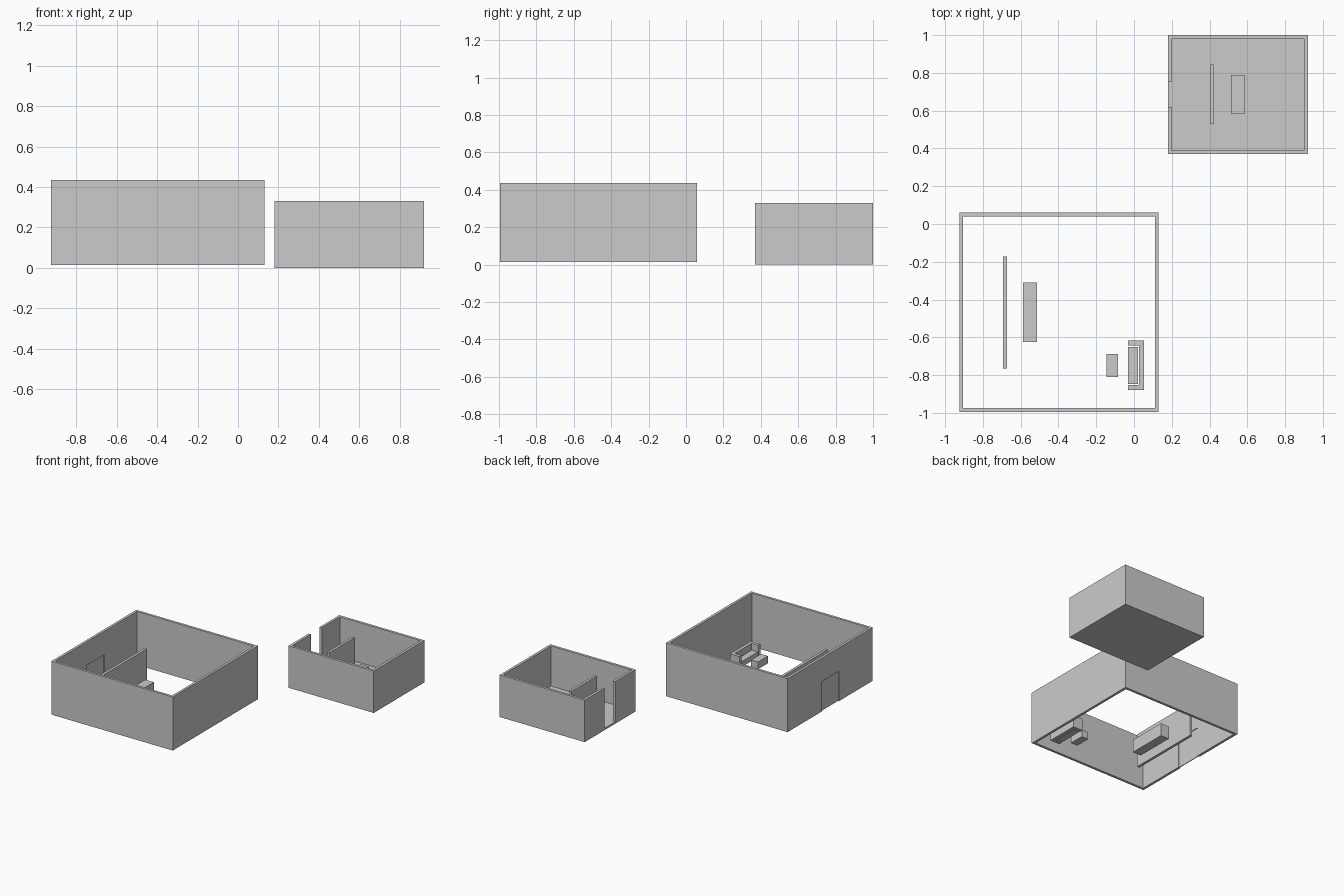
import bpy
import bmesh

if "Cube" in bpy.data.objects:
    bpy.data.objects.remove(bpy.data.objects["Cube"])


def prism(name, outline, z0, z1):
    """Extrude a closed floor-plan outline from z0 up to z1."""
    bm = bmesh.new()
    base = bm.faces.new([bm.verts.new((x, y, z0)) for x, y in outline])
    top = bmesh.ops.extrude_face_region(bm, geom=[base])["geom"]
    for v in top:
        if isinstance(v, bmesh.types.BMVert):
            v.co.z = z1
    bmesh.ops.recalc_face_normals(bm, faces=bm.faces)
    mesh = bpy.data.meshes.new(name)
    bm.to_mesh(mesh)
    bm.free()
    obj = bpy.data.objects.new(name, mesh)
    bpy.context.collection.objects.link(obj)
    return obj


def box(name, x0, x1, y0, y1, z0, z1):
    return prism(name, [(x0, y0), (x1, y0), (x1, y1), (x0, y1)], z0, z1)


def cut(target, cutter):
    cutter.hide_render = True
    cutter.hide_set(True)
    mod = target.modifiers.new(cutter.name, "BOOLEAN")
    mod.operation = "DIFFERENCE"
    mod.solver = "EXACT"
    mod.object = cutter


BASE = 0.015
T = 0.02

# Large room: open top and bottom, doorway in the left wall
walls = box("large_room_walls", -0.925, 0.13, -0.995, 0.06, BASE, 0.435)
cut(walls, box("large_room_cutter", -0.925 + T, 0.13 - T,
               -0.995 + T, 0.06 - T, -0.1, 0.6))
cut(walls, box("doorway_cutter", -1.0, -0.88, -0.58, -0.365, -0.1, 0.25))
box("door_panel", -0.917, -0.911, -0.58, -0.365, BASE, 0.25)

# Large room furniture
box("large_room_partition", -0.693, -0.672, -0.765, -0.172, BASE, 0.285)
box("large_room_counter", -0.588, -0.514, -0.625, -0.31, BASE, 0.118)
box("coffee_table", -0.145, -0.085, -0.81, -0.688, BASE, 0.072)

# Sofa: U-shaped back with arms, and a lower seat inside
prism("sofa_back_and_arms",
      [(-0.032, -0.878), (0.052, -0.878), (0.052, -0.618), (-0.032, -0.618),
       (-0.032, -0.644), (0.027, -0.644), (0.027, -0.852), (-0.032, -0.852)],
      BASE, 0.11)
box("sofa_seat", -0.032, 0.021, -0.846, -0.65, BASE + 0.003, 0.06)

# Small room: floor and walls with a full-height gap in the left wall
X0, X1, Y0, Y1 = 0.18, 0.92, 0.37, 1.0
box("small_room_floor", X0, X1, Y0, Y1, 0.0, 0.015)
prism("small_room_walls",
      [(X0, 0.62), (X0, Y0), (X1, Y0), (X1, Y1), (X0, Y1), (X0, 0.755),
       (X0 + T, 0.755), (X0 + T, Y1 - T), (X1 - T, Y1 - T),
       (X1 - T, Y0 + T), (X0 + T, Y0 + T), (X0 + T, 0.62)],
      0.015, 0.33)

# Small room furniture
box("small_room_partition", 0.404, 0.424, 0.53, 0.845, 0.015, 0.28)
box("small_room_counter", 0.513, 0.585, 0.583, 0.79, 0.015, 0.115)
